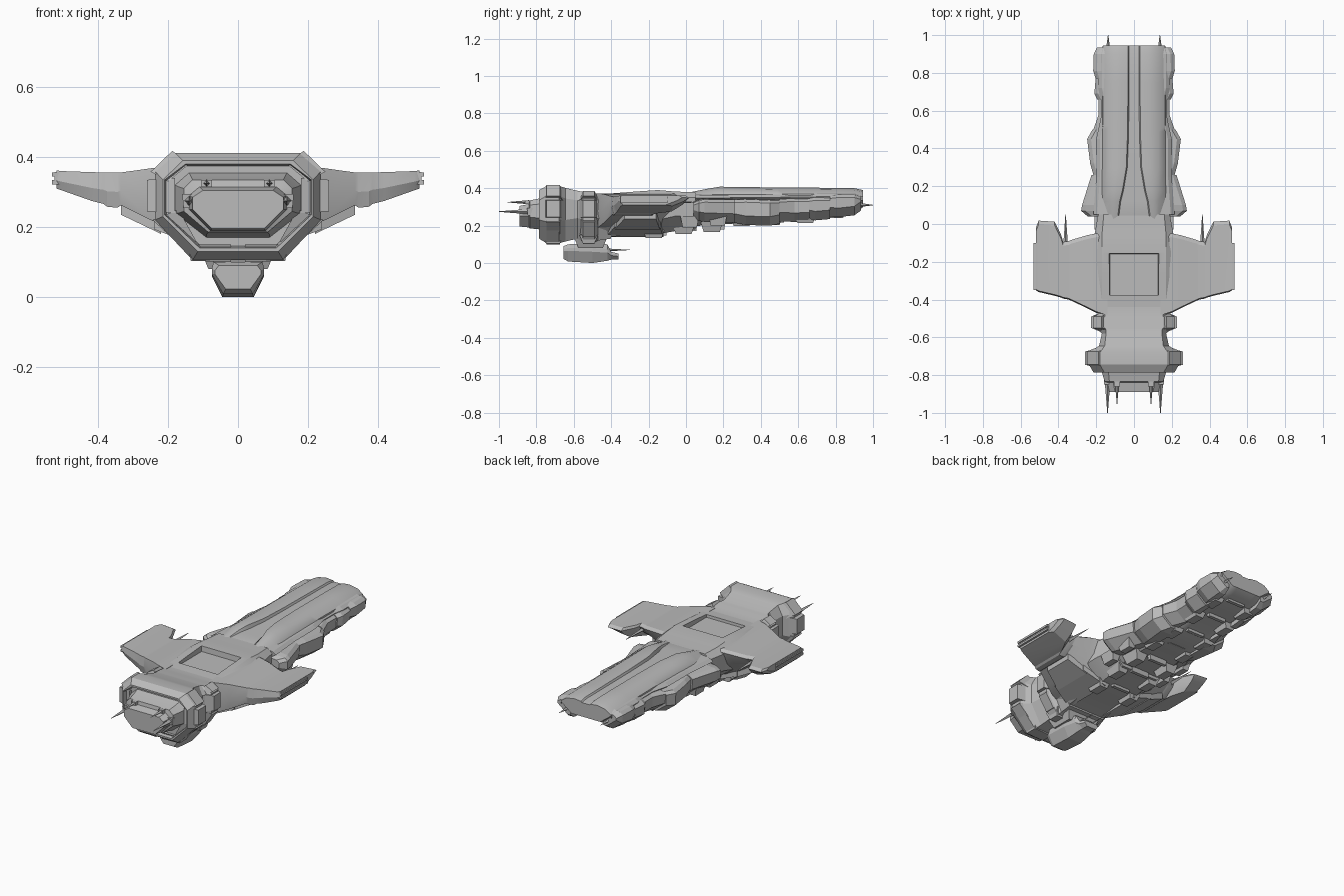
import bpy, bmesh, math

grey = bpy.data.materials.new("hull grey")
grey.diffuse_color = (0.5, 0.5, 0.5, 1)


def loft(name, rings, mirror=False, smooth=25):
    """Skin a list of equal-length closed rings and cap both ends."""
    bm = bmesh.new()
    rows = [[bm.verts.new(p) for p in r] for r in rings]
    n = len(rows[0])
    for a, b in zip(rows, rows[1:]):
        for i in range(n):
            j = (i + 1) % n
            bm.faces.new((a[i], a[j], b[j], b[i]))
    bm.faces.new(rows[0])
    bm.faces.new(rows[-1])
    bmesh.ops.recalc_face_normals(bm, faces=bm.faces)
    me = bpy.data.meshes.new(name)
    bm.to_mesh(me)
    bm.free()
    ob = bpy.data.objects.new(name, me)
    bpy.context.collection.objects.link(ob)
    me.materials.append(grey)
    if mirror:
        ob.modifiers.new("mirror", 'MIRROR')
    if smooth:
        bpy.ops.object.select_all(action='DESELECT')
        ob.select_set(True)
        bpy.context.view_layer.objects.active = ob
        bpy.ops.object.shade_smooth_by_angle(angle=math.radians(smooth))
    return ob


def sym(y, half):
    """Ring at y from a right-hand half profile of (x, z)."""
    return [(x, y, z) for x, z in half] + [(-x, y, z) for x, z in reversed(half)]


def octo(y, a, zt, w, zh, zl, b, zb):
    """Eight-sided ring: top half-width, top, side half-width, side top/bottom, keel."""
    return sym(y, [(a, zt), (w, zh), (w, zl), (b, zb)])


def box(name, x0, x1, y0, y1, z0, z1, taper=0.0, mirror=True):
    """Block whose lower face is drawn in by taper."""
    t = taper
    return loft(name, [
        [(x0, y0, z1), (x1, y0, z1), (x1, y1, z1), (x0, y1, z1)],
        [(x0 + t, y0 + t, z0), (x1 - t, y0 + t, z0), (x1 - t, y1 - t, z0), (x0 + t, y1 - t, z0)],
    ], mirror, 0)


def spike(name, x, z, y0, y1, r):
    loft(name, [[(x + s * r * math.cos(k * math.pi / 2), y, z + s * r * math.sin(k * math.pi / 2))
                 for k in range(4)] for y, s in ((y0, 1), ((y0 + y1) / 2, .55), (y1, .1))], True, 0)


# Head: nose block, recessed face, big collar, and a neck flush with the top deck
loft("head", [octo(*s) for s in (
    (-.89, .10, .305, .13, .285, .25, .075, .195),
    (-.84, .11, .315, .14, .29, .25, .08, .19),
    (-.835, .13, .335, .155, .31, .245, .085, .185),
    (-.785, .135, .345, .17, .315, .24, .09, .18),
    (-.75, .14, .355, .18, .32, .24, .09, .17),
    (-.75, .15, .375, .205, .33, .235, .105, .145),
    (-.785, .15, .38, .21, .335, .235, .11, .14),
    (-.785, .158, .39, .215, .335, .23, .115, .13),
    (-.745, .18, .412, .238, .36, .22, .13, .105),
    (-.68, .18, .412, .238, .36, .22, .13, .105),
    (-.645, .155, .402, .185, .345, .23, .12, .115),
    (-.58, .148, .386, .17, .335, .24, .11, .13),
    (-.56, .148, .382, .19, .335, .235, .11, .12),
    (-.55, .155, .38, .21, .345, .23, .13, .11),
    (-.49, .155, .374, .21, .345, .23, .13, .11),
    (-.47, .15, .37, .18, .335, .24, .12, .12),
    (-.40, .15, .37, .18, .335, .24, .12, .13))])


# Collar armour: corner, side and keel blocks around each ring
def collar_block(name, pts, y0, y1, t=.02):
    """Extrude an (x, z) outline along y with sloped ends toward its outer edge."""
    a, b, c, d = pts
    loft(name, [[(a[0], y, a[1]), (b[0], y + e, b[1]), (c[0], y + e, c[1]), (d[0], y, d[1])]
                for y, e in ((y0, t), (y1, -t))], True, 0)

for tag, y0, y1, s in (("front", -.765, -.655, 0), ("rear", -.57, -.47, .033)):
    collar_block(f"{tag}_collar_corner", ((.14, .38 - s), (.188 - s / 2, .418 - s), (.25 - s, .358), (.2 - s, .33)), y0, y1)
    collar_block(f"{tag}_collar_side", ((.18, .34), (.26 - s, .335), (.26 - s, .245), (.18, .24)), y0, y1)
    collar_block(f"{tag}_collar_cheek", ((.17, .25), (.245 - s, .22), (.16, .142), (.12, .16)), y0, y1)
    collar_block(f"{tag}_collar_keel", ((.02, .15), (.02, .1), (.135, .103), (.145, .15)), y0, y1)
box("nose_lamp", .075, .105, -.86, -.79, .315, .335)
box("nose_cheek", .13, .16, -.85, -.79, .255, .295, .004)

# Central body with sunken deck bay
body = loft("central_body", [octo(*s) for s in (
    (-.48, .15, .368, .19, .335, .24, .11, .125),
    (-.40, .17, .372, .22, .345, .23, .12, .14),
    (-.27, .17, .382, .23, .35, .23, .12, .155),
    (-.15, .17, .39, .23, .35, .23, .12, .155),
    (-.06, .17, .382, .21, .35, .25, .12, .17),
    (.05, .16, .378, .19, .35, .25, .12, .18))])
cutter = box("bay_cutter", -.138, .138, -.385, -.15, .358, .45, .01, False)
cutter.hide_render = True
cutter.display_type = 'WIRE'
cut = body.modifiers.new("deck bay", 'BOOLEAN')
cut.operation = 'DIFFERENCE'
cut.object = cutter


# Wings: sections along x of (x, front y, rear y, top, bottom)
def wing_ring(x, yf, yr, zt, zb):
    zm = zb + (zt - zb) * .45
    return [(x, yf, zm), (x, yf + .006, zt), (x, yr - .02, zt), (x, yr, zt - .012),
            (x, yr - .03, zm), (x, yr - .09, zb), (x, yf + .012, zb)]

loft("wing", [wing_ring(*s) for s in (
    (.14, -.49, -.03, .372, .185), (.20, -.47, -.05, .372, .20), (.25, -.445, -.06, .368, .22),
    (.335, -.405, -.085, .356, .262), (.345, -.40, -.09, .356, .255), (.375, -.395, -.095, .356, .258),
    (.385, -.39, -.06, .356, .266), (.42, -.38, .012, .357, .275), (.505, -.36, .018, .36, .305),
    (.52, -.35, -.02, .362, .31))], True, 20)
box("wing_tip_rail", .51, .526, -.35, -.10, .322, .358)
for i, z in enumerate((.328, .35)):
    box(f"wing_tip_bumper_{i}", .515, .532, -.35, -.10, z - .006, z + .006)
spike("wing_rear_spike", .362, .325, -.12, .05, .013)

# Slanted plates below the wing roots
for i, (x0, z0, x1, z1) in enumerate(((.10, .14, .24, .193), (.22, .18, .335, .235))):
    loft("under_wing_plate_%d" % i, [
        [(x0, y0, z0), (x1, y0 + e, z1), (x1, y0 + e, z1 + .035), (x0, y0, z0 + .05)]
        for y0, e in ((-.43 + i * .05, .05), (-.12 - i * .02, -.02))], True, 0)


# Tail boom: twin rounded strakes either side of a flaring channel
def boom_ring(y, c, zc, zr, w, zb):
    return sym(y, [(c, zc), (c + .006, zr - .004), (c + (.15 - c) * .4, zr), (.13, zr - .01),
                   (.165, zr - .035), (w, .335), (w, zb + .065), (w - .07, zb + .012), (.06, zb + .012)])

loft("tail_boom", [boom_ring(*s) for s in (
    (-.05, .085, .360, .362, .19, .18), (.04, .08, .378, .382, .19, .185), (.12, .07, .381, .398, .19, .19),
    (.18, .055, .382, .408, .19, .195), (.30, .035, .386, .406, .18, .20), (.49, .028, .388, .404, .18, .205),
    (.52, .028, .388, .404, .17, .22), (.75, .026, .388, .402, .172, .24), (.90, .026, .387, .40, .172, .26),
    (.945, .026, .380, .39, .165, .285))], smooth=35)


# Boom side armour, each segment through (y, x, top, bottom)
def armour_ring(y, x, zt, zb, inner=.11):
    return [(inner, y, zt + .01), (x - .02, y, zt), (x, y, zt - .015), (x - .003, y, zb + .048),
            (x - .065, y, zb), (inner, y, zb)]

armour = (
    ((.04, .245, .325, .235), (.07, .28, .335, .225), (.10, .275, .34, .22), (.26, .225, .338, .215)),
    ((.26, .215, .338, .215), (.32, .232, .34, .203), (.45, .248, .335, .20), (.50, .22, .335, .21)),
    ((.50, .215, .34, .222), (.58, .187, .345, .22), (.66, .188, .345, .222)),
    ((.66, .195, .345, .235), (.69, .21, .35, .228), (.77, .203, .35, .235)),
    ((.77, .203, .36, .25), (.81, .216, .365, .245), (.90, .213, .365, .255), (.935, .195, .355, .28)))
for i, seg in enumerate(armour):
    loft(f"boom_armour_{i}", [armour_ring(*s) for s in seg], True, 0)
loft("boom_shoulder", [armour_ring(*s) for s in (
    (.05, .215, .362, .30), (.25, .20, .364, .30), (.45, .20, .365, .30), (.56, .176, .368, .30),
    (.66, .176, .368, .30), (.72, .19, .37, .30), (.90, .19, .37, .30), (.935, .18, .36, .30))], True, 0)

# Underside modules and keel ribs
for i, (y, z) in enumerate(((-.17, .133), (-.01, .155), (.14, .165), (.30, .197),
                            (.46, .202), (.64, .215), (.80, .24))):
    box(f"belly_module_{i}", .055, .155, y - .07, y + .065, z, z + .08, .025)
    box(f"belly_rib_{i}", -.06, .06, y + .04, y + .07, z + .015, z + .08, .005, False)
for i, (x, y, z) in enumerate(((.18, .02, .19), (.19, .17, .20))):
    box(f"side_pipe_{i}", x - .03, x + .03, y - .05, y + .05, z, z + .06, .012)

# Chin pod with antenna
loft("chin_pod", [octo(*s) for s in (
    (-.655, .055, .09, .066, .075, .065, .035, .022),
    (-.63, .07, .10, .075, .08, .065, .042, .008),
    (-.50, .07, .105, .075, .08, .06, .045, .0),
    (-.42, .06, .10, .065, .075, .055, .038, .012),
    (-.40, .05, .06, .055, .05, .04, .03, .018),
    (-.36, .04, .05, .045, .045, .035, .03, .018))], smooth=0)
box("chin_mount", -.11, .11, -.60, -.42, .08, .14, .025, False)
spike("chin_antenna", .03, .07, -.43, -.30, .008)

# Nose and stern spikes
spike("nose_spike", .14, .275, -.82, -1.0, .016)
spike("nose_prong", .09, .325, -.84, -.955, .011)
spike("stern_spike", .137, .31, .92, 1.0, .012)
